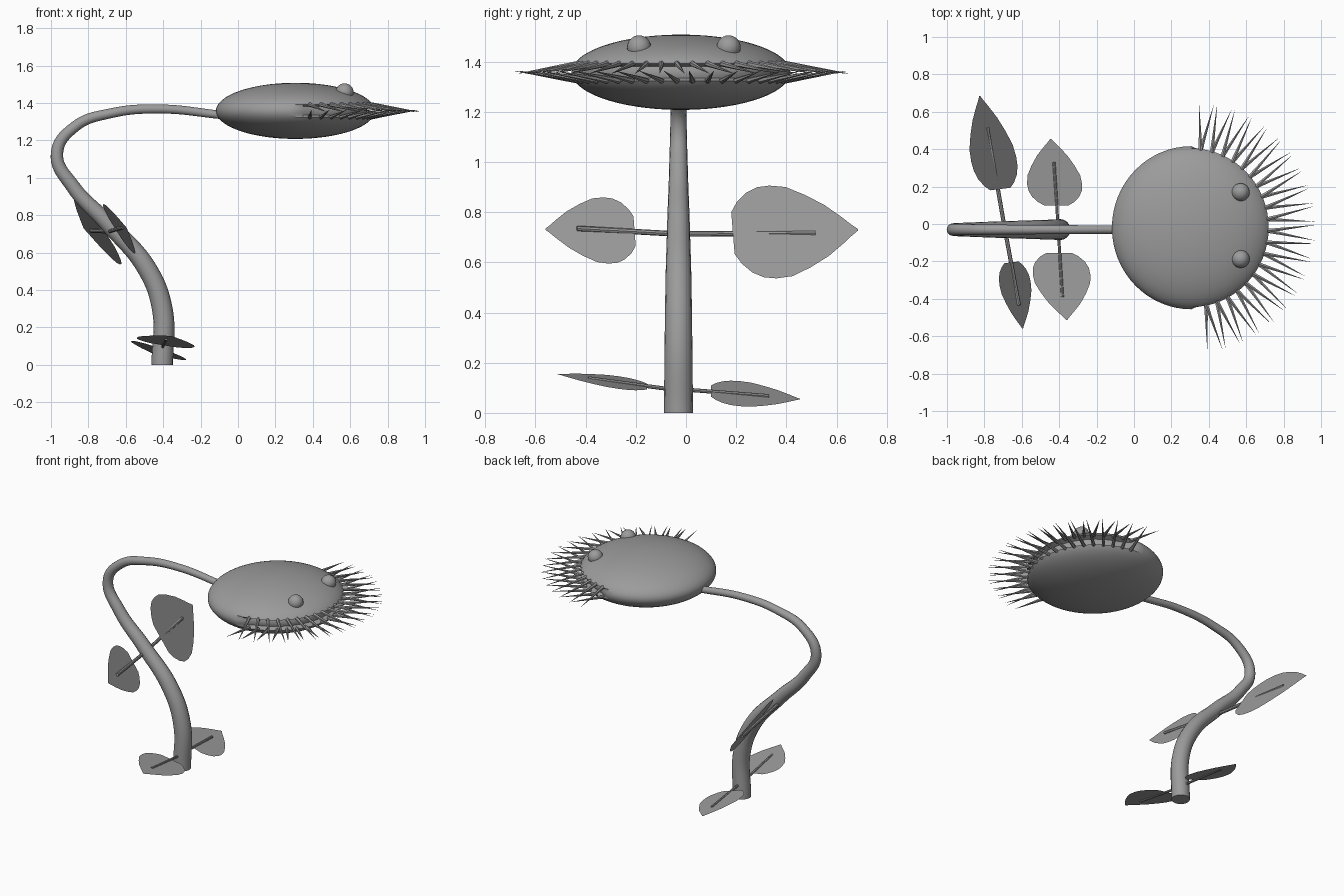
import bpy, bmesh, math
from mathutils import Vector, Matrix

if "Cube" in bpy.data.objects:
    bpy.data.objects.remove(bpy.data.objects["Cube"])

grey = bpy.data.materials.new("plant_grey")
grey.use_nodes = True
grey.diffuse_color = (0.33, 0.33, 0.33, 1)
grey.node_tree.nodes["Principled BSDF"].inputs["Base Color"].default_value = (0.33, 0.33, 0.33, 1)


def finish(name, bm, smooth=True):
    mesh = bpy.data.meshes.new(name)
    bm.to_mesh(mesh)
    bm.free()
    ob = bpy.data.objects.new(name, mesh)
    bpy.context.collection.objects.link(ob)
    mesh.materials.append(grey)
    if smooth:
        bpy.ops.object.select_all(action='DESELECT')
        ob.select_set(True)
        bpy.context.view_layer.objects.active = ob
        bpy.ops.object.shade_smooth_by_angle(angle=math.radians(35))
    return ob


def add_rod(bm, start, end, r1, r2, sides=8):
    a, b = Vector(start), Vector(end)
    turn = (b - a).to_track_quat('Z', 'Y').to_matrix().to_4x4()
    bmesh.ops.create_cone(bm, cap_ends=True, segments=sides, radius1=r1, radius2=r2,
                          depth=(b - a).length, matrix=Matrix.Translation((a + b) / 2) @ turn)


# Stem: tapered curve through x, z, radius points
path = [(-.405, 0, .058), (-.405, .3, .055), (-.49, .52, .052), (-.70, .76, .045),
        (-.88, .95, .038), (-.968, 1.13, .033), (-.87, 1.275, .029),
        (-.68, 1.345, .026), (-.42, 1.368, .024), (-.08, 1.335, .022)]
curve = bpy.data.curves.new("stem", 'CURVE')
curve.dimensions = '3D'
curve.bevel_depth = 1
curve.bevel_resolution = 6
curve.use_fill_caps = True
curve.resolution_u = 10
spline = curve.splines.new('BEZIER')
spline.bezier_points.add(len(path) - 1)
for p, (x, z, r) in zip(spline.bezier_points, path):
    p.co = (x, -.03, z)
    p.radius = r
    p.handle_left_type = p.handle_right_type = 'AUTO'
curve.materials.append(grey)
stem = bpy.data.objects.new("stem", curve)
bpy.context.collection.objects.link(stem)
bpy.ops.object.select_all(action='DESELECT')
stem.select_set(True)
bpy.context.view_layer.objects.active = stem
bpy.ops.object.convert(target='MESH')
bpy.ops.object.shade_smooth_by_angle(angle=math.radians(35))

# Head: flattened ball with a mouth groove round the front half
centre = Vector((.307, -.02, 1.358))
size = Vector((.425, .436, .15))
bm = bmesh.new()
bmesh.ops.create_uvsphere(bm, u_segments=64, v_segments=40, radius=1)
for v in bm.verts:
    if abs(v.co.z) < .17 and v.co.x > 0:
        inset = 1 - .1 * min(1, v.co.x * 4)
        v.co.x *= inset
        v.co.y *= inset
    v.co = v.co * size + centre
finish("head", bm)

# Eyes
for side, y in (("left", .17), ("right", -.187)):
    bm = bmesh.new()
    bmesh.ops.create_uvsphere(bm, u_segments=24, v_segments=14, radius=.048,
                              matrix=Matrix.Translation((.57, y, 1.457)))
    finish(side + "_eye", bm)

# Teeth: two rows of long spines that cross and meet at the tips
for row, s in (("upper", 1), ("lower", -1)):
    bm = bmesh.new()
    count = 20
    for i in range(count):
        a = math.radians(-79 + 162 * i / (count - 1))
        b = a + s * math.radians(3.5)
        root = centre + Vector((.405 * math.cos(a), .415 * math.sin(a), s * .034))
        tip = centre + Vector((.66 * math.cos(b), .67 * math.sin(b), -s * .005))
        add_rod(bm, root, tip, .012, .0005, 6)
    finish(row + "_teeth", bm)

# Leaves: flat rounded blade with a pointed tip, lying along base-to-tip
outline = [(0, .45), (.05, .66), (.13, .86), (.22, .97), (.32, 1), (.45, .96),
           (.6, .78), (.75, .55), (.88, .28), (.95, .12), (1, .02)]


def leaf(name, base, tip, across):
    base, tip, across = Vector(base), Vector(tip), Vector(across)
    bm = bmesh.new()
    previous = None
    for t, w in outline:
        mid = base.lerp(tip, t)
        pair = [bm.verts.new(mid + across * w * k) for k in (-1, 1)]
        if previous:
            bm.faces.new((previous[0], previous[1], pair[1], pair[0]))
        previous = pair
    bmesh.ops.recalc_face_normals(bm, faces=bm.faces)
    finish(name, bm, smooth=False)


leaf("upper_back_leaf", (-.715, .187, .717), (-.825, .685, .73), (.12, .015, -.185))
leaf("upper_front_leaf", (-.655, -.205, .725), (-.595, -.56, .732), (.083, .01, -.132))
leaf("lower_back_leaf", (-.415, .1, .087), (-.445, .455, .055), (.147, 0, -.05))
leaf("lower_front_leaf", (-.4, -.155, .105), (-.36, -.513, .155), (.154, 0, -.025))

# Leaf stalks
stalks = {"upper_back_stalk": ((-.69, -.03, .713), (-.785, .515, .717)),
          "upper_front_stalk": ((-.69, -.03, .713), (-.615, -.435, .735)),
          "lower_back_stalk": ((-.405, -.03, .095), (-.428, .33, .067)),
          "lower_front_stalk": ((-.405, -.03, .09), (-.383, -.39, .138))}
for name, (start, end) in stalks.items():
    bm = bmesh.new()
    r = .011 if "upper" in name else .008
    add_rod(bm, start, end, r, r)
    finish(name, bm)
